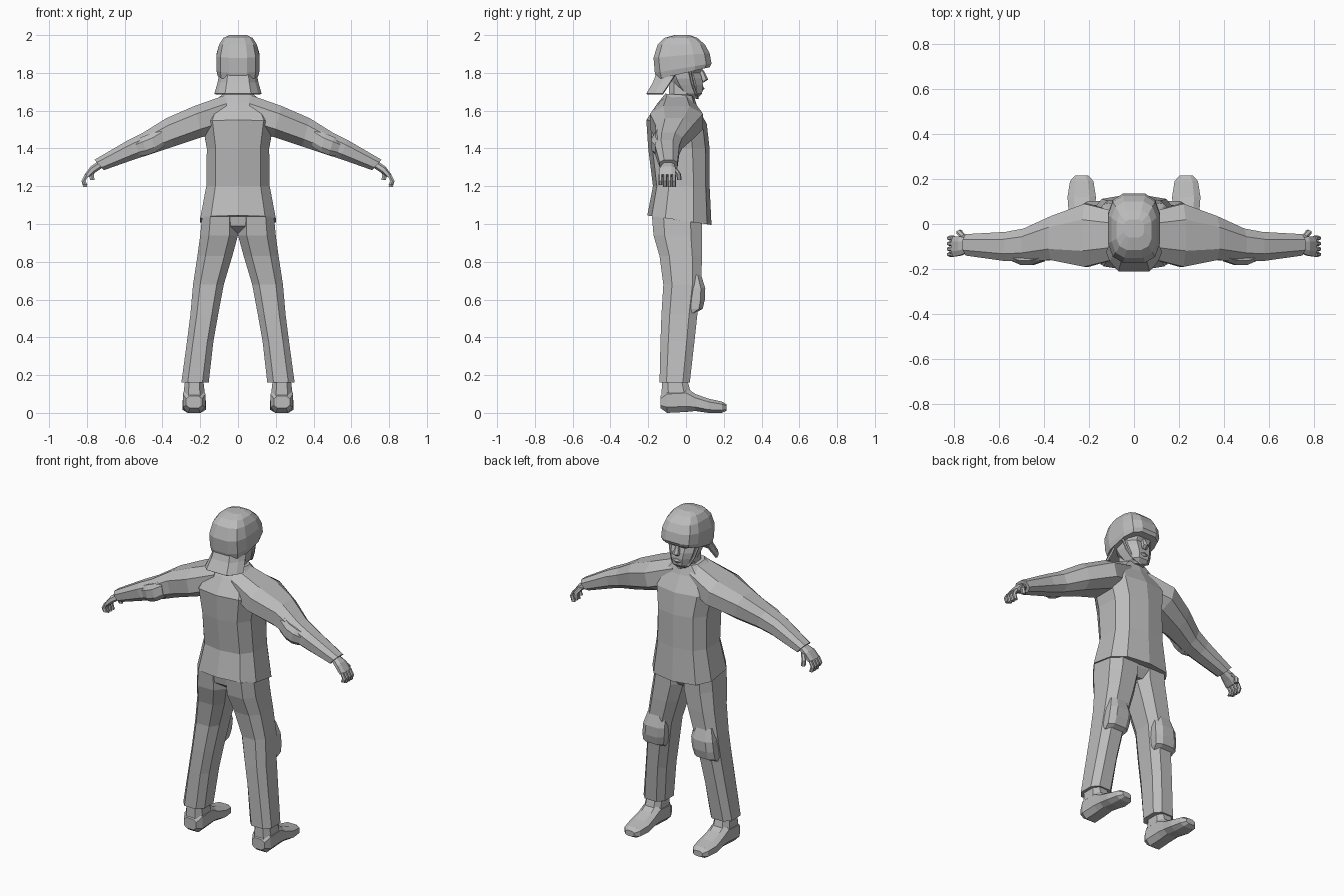
import bpy
import bmesh
from math import cos, sin, pi, copysign
from mathutils import Vector

default = bpy.data.objects.get("Cube")
if default:
    bpy.data.objects.remove(default, do_unlink=True)

grey = bpy.data.materials.new("plain grey")
grey.use_nodes = True
tone = (0.5, 0.5, 0.5, 1)
grey.diffuse_color = tone
grey.node_tree.nodes["Principled BSDF"].inputs["Base Color"].default_value = tone


def finish(name, bm):
    bmesh.ops.recalc_face_normals(bm, faces=bm.faces)
    mesh = bpy.data.meshes.new(name)
    bm.to_mesh(mesh)
    bm.free()
    mesh.materials.append(grey)
    obj = bpy.data.objects.new(name, mesh)
    bpy.context.collection.objects.link(obj)
    return obj


def loft(name, rings, sides=8, power=0.7, side=1):
    """Skin closed rings, each a centre and two half-axes, and cap both ends."""
    def bend(t):
        return copysign(abs(t) ** power, t)
    angles = [2 * pi * (i + 0.5) / sides for i in range(sides)]
    us, vs = [bend(cos(a)) for a in angles], [bend(sin(a)) for a in angles]
    mu, mv = max(us), max(vs)
    bm = bmesh.new()
    rows = []
    for centre, u, v in rings:
        row = []
        for cu, cv in zip(us, vs):
            p = centre + u * (cu / mu) + v * (cv / mv)
            row.append(bm.verts.new((p.x * side, p.y, p.z)))
        rows.append(row)
    for a, b in zip(rows, rows[1:]):
        for i in range(sides):
            j = (i + 1) % sides
            bm.faces.new((a[i], a[j], b[j], b[i]))
    bm.faces.new(rows[0])
    bm.faces.new(rows[-1])
    return finish(name, bm)


def level(x_in, x_out, y_back, y_front, z_back, z_front=None):
    """Ring across a limb or body that runs up and down."""
    if z_front is None:
        z_front = z_back
    centre = Vector((x_in + x_out, y_back + y_front, z_back + z_front)) / 2
    return (centre, Vector((x_out - x_in, 0, 0)) / 2,
            Vector((0, y_front - y_back, z_front - z_back)) / 2)


def girth(half, *rest):
    return level(-half, half, *rest)


def upright(x_top, z_top, x_low, z_low, y_back, y_front):
    """Ring across an arm that runs sideways."""
    centre = Vector((x_top + x_low, y_back + y_front, z_top + z_low)) / 2
    return (centre, Vector((0, y_front - y_back, 0)) / 2,
            Vector((x_top - x_low, 0, z_top - z_low)) / 2)


def slice_y(y, half, low, top, x=0):
    """Ring across a part that runs front to back."""
    return (Vector((x, y, (low + top) / 2)), Vector((half, 0, 0)),
            Vector((0, 0, (top - low) / 2)))


def tube(name, points, radius, side):
    rings = [(Vector(p), Vector((radius, 0, 0)), Vector((0, radius, 0))) for p in points]
    loft(name, rings, 6, 1, side)


# Jacket body and hips
loft("jacket", [
    girth(.2, -.205, .135, 1.045, .995),
    girth(.168, -.175, .125, 1.2),
    girth(.165, -.2, .125, 1.4),
    girth(.19, -.21, .11, 1.55, 1.53),
    girth(.15, -.15, .06, 1.64, 1.62),
    girth(.08, -.11, .04, 1.69, 1.68)], 10)
loft("hips", [
    girth(.18, -.18, .085, 1.06),
    girth(.16, -.17, .08, .99),
    girth(.05, -.1, .05, .94)])

# Neck, face and nose
loft("neck", [girth(.06, -.09, .03, 1.64), girth(.055, -.09, .03, 1.78)])
loft("face", [
    girth(.03, .0, .06, 1.665),
    girth(.055, -.03, .085, 1.69),
    girth(.07, -.07, .09, 1.735),
    girth(.08, -.09, .085, 1.77),
    girth(.082, -.1, .075, 1.80),
    girth(.085, -.1, .095, 1.83),
    girth(.085, -.1, .095, 1.86)])
loft("nose", [
    girth(.014, .06, .095, 1.75),
    girth(.018, .06, .118, 1.765),
    girth(.008, .06, .092, 1.815)], 6)
loft("lips", [
    girth(.015, .06, .088, 1.705),
    girth(.025, .06, .098, 1.717),
    girth(.015, .06, .09, 1.73)], 6)

# Helmet
loft("helmet", [
    girth(.108, -.155, .125, 1.765, 1.83),
    girth(.115, -.165, .135, 1.80, 1.85),
    girth(.115, -.172, .125, 1.88, 1.905),
    girth(.1, -.15, .1, 1.95),
    girth(.078, -.115, .06, 1.985),
    girth(.045, -.06, .02, 2)], 12, .65)

# Flared neck guard hanging behind the helmet
bm = bmesh.new()
rows = []
for half, back, front, z in ((.1, -.16, -.06, 1.79), (.108, -.175, -.085, 1.75),
                             (.125, -.21, -.125, 1.69)):
    outline = ((-1, front), (-.85, (back + front) / 2), (-.55, back),
               (.55, back), (.85, (back + front) / 2), (1, front))
    rows.append([bm.verts.new((half * x, y, z)) for x, y in outline])
for a, b in zip(rows, rows[1:]):
    for i in range(len(a) - 1):
        bm.faces.new((a[i], a[i + 1], b[i + 1], b[i]))
guard = finish("neck_guard", bm)
guard.modifiers.new("thickness", "SOLIDIFY").thickness = 0.01

for label, side in (("left", 1), ("right", -1)):
    # Sleeve with a padded elbow
    loft(label + "_sleeve", [
        upright(.06, 1.685, .06, 1.5, -.15, .05),
        upright(.23, 1.625, .19, 1.46, -.19, .09),
        upright(.38, 1.56, .34, 1.41, -.16, .035),
        upright(.5, 1.485, .46, 1.37, -.165, -.02),
        upright(.58, 1.445, .54, 1.345, -.165, -.035),
        upright(.76, 1.34, .71, 1.285, -.14, -.045)], 8, .8, side)
    loft(label + "_elbow_pad", [
        upright(.41, 1.51, .39, 1.41, -.165, -.1),
        upright(.46, 1.48, .44, 1.38, -.182, -.1),
        upright(.51, 1.46, .48, 1.365, -.182, -.1),
        upright(.55, 1.44, .52, 1.36, -.165, -.1)], 8, .8, side)

    # Hand with four fingers and a thumb
    loft(label + "_palm", [
        upright(.735, 1.335, .715, 1.3, -.12, -.065),
        upright(.78, 1.305, .76, 1.27, -.14, -.055),
        upright(.812, 1.262, .788, 1.248, -.145, -.055)], 8, .8, side)
    for i, finger in enumerate(("index", "middle", "ring", "little")):
        y = -.063 - i * .024
        drop = .012 if finger == "little" else 0
        tube(f"{label}_{finger}_finger",
             [(.8, y, 1.262), (.818, y, 1.228), (.808, y, 1.195 + drop)], .011, side)
    tube(label + "_thumb", [(.755, -.06, 1.295), (.775, -.038, 1.265),
                            (.772, -.036, 1.232)], .012, side)

    # Trouser leg and knee pad
    loft(label + "_trouser_leg", [
        level(0, .19, -.18, .085, 1.04),
        level(0, .2, -.172, .085, .94),
        level(.03, .215, -.14, .085, .83),
        level(.075, .238, -.12, .08, .68),
        level(.105, .252, -.13, .06, .52),
        level(.13, .27, -.135, .045, .38),
        level(.155, .3, -.14, .02, .16)], 8, .7, side)
    loft(label + "_knee_pad", [
        level(.1, .215, 0, .08, .73),
        level(.09, .235, 0, .102, .66),
        level(.095, .242, 0, .1, .6),
        level(.105, .245, 0, .088, .55),
        level(.115, .24, 0, .05, .53)], 8, .7, side)

    # Shoe
    foot = .232
    loft(label + "_ankle", [
        level(foot - .058, foot + .058, -.13, .03, .09),
        level(foot - .045, foot + .045, -.125, .0, .2)], 8, .7, side)
    loft(label + "_shoe", [
        slice_y(-.135, .042, .025, .09, foot),
        slice_y(-.1, .06, 0, .13, foot),
        slice_y(0, .058, .005, .135, foot),
        slice_y(.05, .058, .01, .1, foot),
        slice_y(.12, .063, 0, .075, foot),
        slice_y(.19, .052, 0, .06, foot),
        slice_y(.215, .03, .012, .045, foot)], 8, .7, side)

    # Chin strap
    tube(label + "_chin_strap", [(.098, .02, 1.81), (.078, .035, 1.74),
                                 (.05, .055, 1.685), (0, .06, 1.662)], .008, side)
